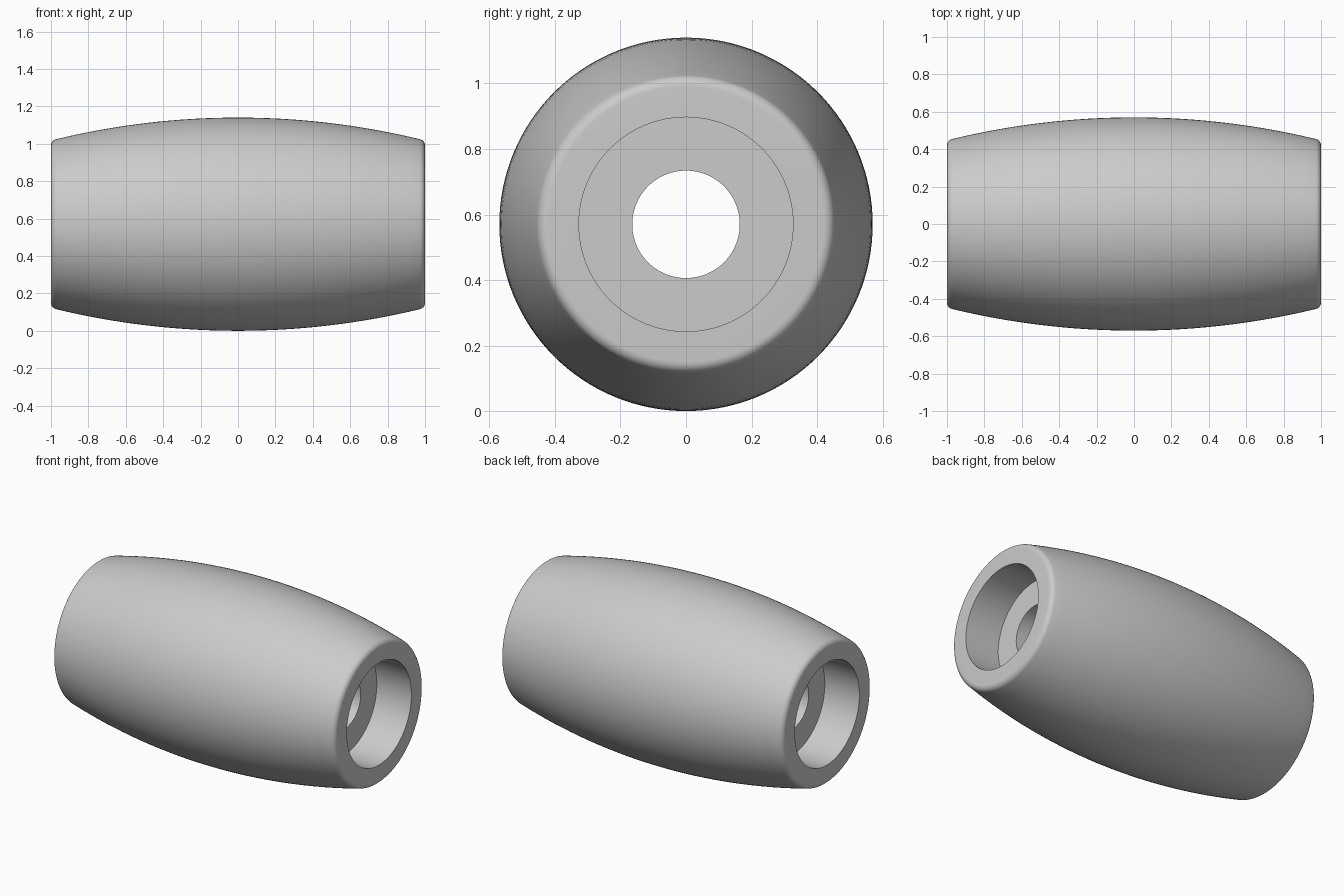
import bpy, bmesh
from math import sin, cos, asin, pi, sqrt, radians
from mathutils import Vector

cube = bpy.data.objects.get("Cube")
if cube:
    bpy.data.objects.remove(cube, do_unlink=True)

RADIUS = 0.57          # widest radius, at the middle
ARC = 4.15             # radius of the bulging side
FILLET = 0.035         # rounding of the end rims
RECESS, DEPTH = 0.327, 0.245
BORE = 0.164
SEGMENTS = 128

# Half profile (x, radius) from the middle of the bore to the middle of the side
half = [(0, BORE), (1 - DEPTH, BORE), (1 - DEPTH, RECESS), (1, RECESS)]
fx = 1 - FILLET
fr = RADIUS - ARC + sqrt((ARC - FILLET) ** 2 - fx ** 2)
tilt = asin(fx / (ARC - FILLET))
for i in range(9):
    a = (pi / 2 - tilt) * i / 8
    half.append((fx + FILLET * cos(a), fr + FILLET * sin(a)))
for i in range(1, 17):
    a = tilt * (1 - i / 16)
    half.append((ARC * sin(a), RADIUS - ARC + ARC * cos(a)))
profile = half + [(-x, r) for x, r in half[-2:0:-1]]

# Revolve the closed profile around the x axis
bm = bmesh.new()
verts = [bm.verts.new((x, 0, r)) for x, r in profile]
edges = [bm.edges.new((v, verts[i - 1])) for i, v in enumerate(verts)]
bmesh.ops.spin(bm, geom=verts + edges, cent=Vector(), axis=Vector((1, 0, 0)),
               angle=2 * pi, steps=SEGMENTS)
bmesh.ops.remove_doubles(bm, verts=bm.verts, dist=0.0001)
bmesh.ops.recalc_face_normals(bm, faces=bm.faces)
mesh = bpy.data.meshes.new("barrel_sleeve")
bm.to_mesh(mesh)
bm.free()
sleeve = bpy.data.objects.new("barrel_sleeve", mesh)
bpy.context.collection.objects.link(sleeve)
sleeve.location.z = RADIUS

# Plain grey
grey = bpy.data.materials.new("light_grey")
grey.use_nodes = True
colour = (0.6, 0.6, 0.6, 1)
grey.diffuse_color = colour
grey.node_tree.nodes["Principled BSDF"].inputs["Base Color"].default_value = colour
mesh.materials.append(grey)

bpy.ops.object.select_all(action='DESELECT')
sleeve.select_set(True)
bpy.context.view_layer.objects.active = sleeve
bpy.ops.object.shade_smooth_by_angle(angle=radians(30))
